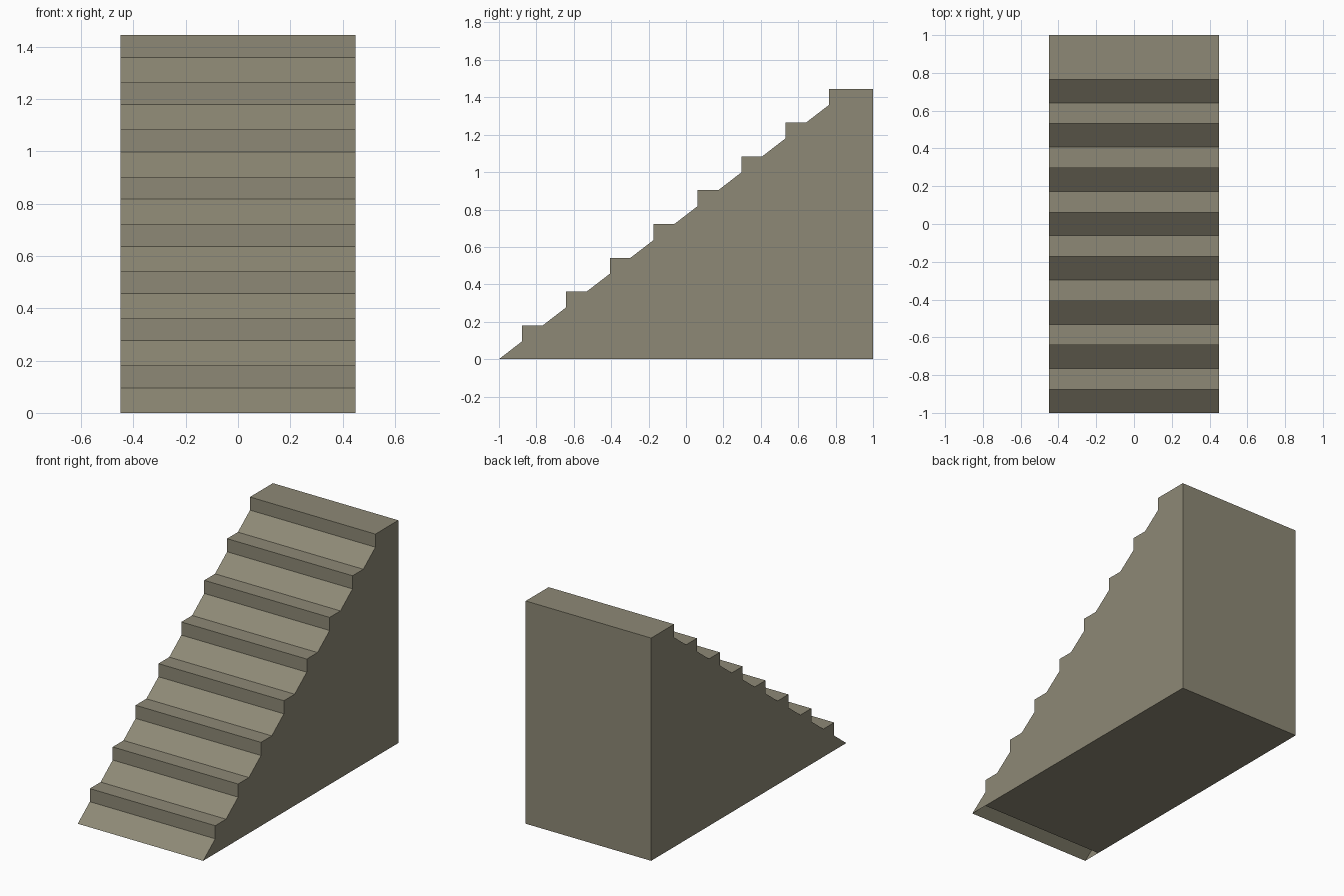
import bpy, bmesh

if "Cube" in bpy.data.objects:
    bpy.data.objects.remove(bpy.data.objects["Cube"])

STEPS, HALF_W = 8, 0.45
RISE, RUN, FIRST = 1.445 / 8, 0.2345, -0.876
SLOPE = RISE / RUN


def ramp_z(y):
    return SLOPE * (y + 1.0)


# Side outline: a straight ramp poking out between square steps
outline = [(-1.0, 0.0)]
for i in range(STEPS):
    y, top = FIRST + i * RUN, (i + 1) * RISE
    outline += [(y, ramp_z(y)), (y, top)]
    if i < STEPS - 1:
        outline.append((top / SLOPE - 1.0, top))
outline += [(1.0, STEPS * RISE), (1.0, 0.0), (FIRST, 0.0)]

bm = bmesh.new()
right = [bm.verts.new((HALF_W, y, z)) for y, z in outline]
left = [bm.verts.new((-HALF_W, y, z)) for y, z in outline]
n = len(outline)

# Side walls
bm.faces.new(right[::-1])
bm.faces.new(left)

# Steps, ramp strips, back and base; the base stays open under the ramp foot
for i in range(n - 1):
    bm.faces.new((left[i], right[i], right[i + 1], left[i + 1]))

# Lowest riser, hidden behind the ramp foot
bm.faces.new((left[-1], right[-1], right[1], left[1]))

# Point the normals outwards
for f in bm.faces:
    f.normal_update()
    c = f.calc_center_median()
    nrm = f.normal
    if abs(nrm.x) > 0.9:
        flip = nrm.x * c.x < 0
    elif abs(nrm.z) > 0.9:
        flip = (nrm.z > 0) != (c.z > 0.01)
    elif abs(nrm.y) > 0.9:
        flip = (nrm.y > 0) != (c.y > 0.99)
    else:
        flip = nrm.z < 0
    if flip:
        f.normal_flip()

mesh = bpy.data.meshes.new("stairs")
bm.to_mesh(mesh)
bm.free()
stairs = bpy.data.objects.new("stairs", mesh)
bpy.context.collection.objects.link(stairs)

stone = bpy.data.materials.new("grey brown stone")
stone.diffuse_color = (0.27, 0.25, 0.18, 1.0)
stone.use_nodes = True
stone.node_tree.nodes["Principled BSDF"].inputs["Base Color"].default_value = stone.diffuse_color
mesh.materials.append(stone)
